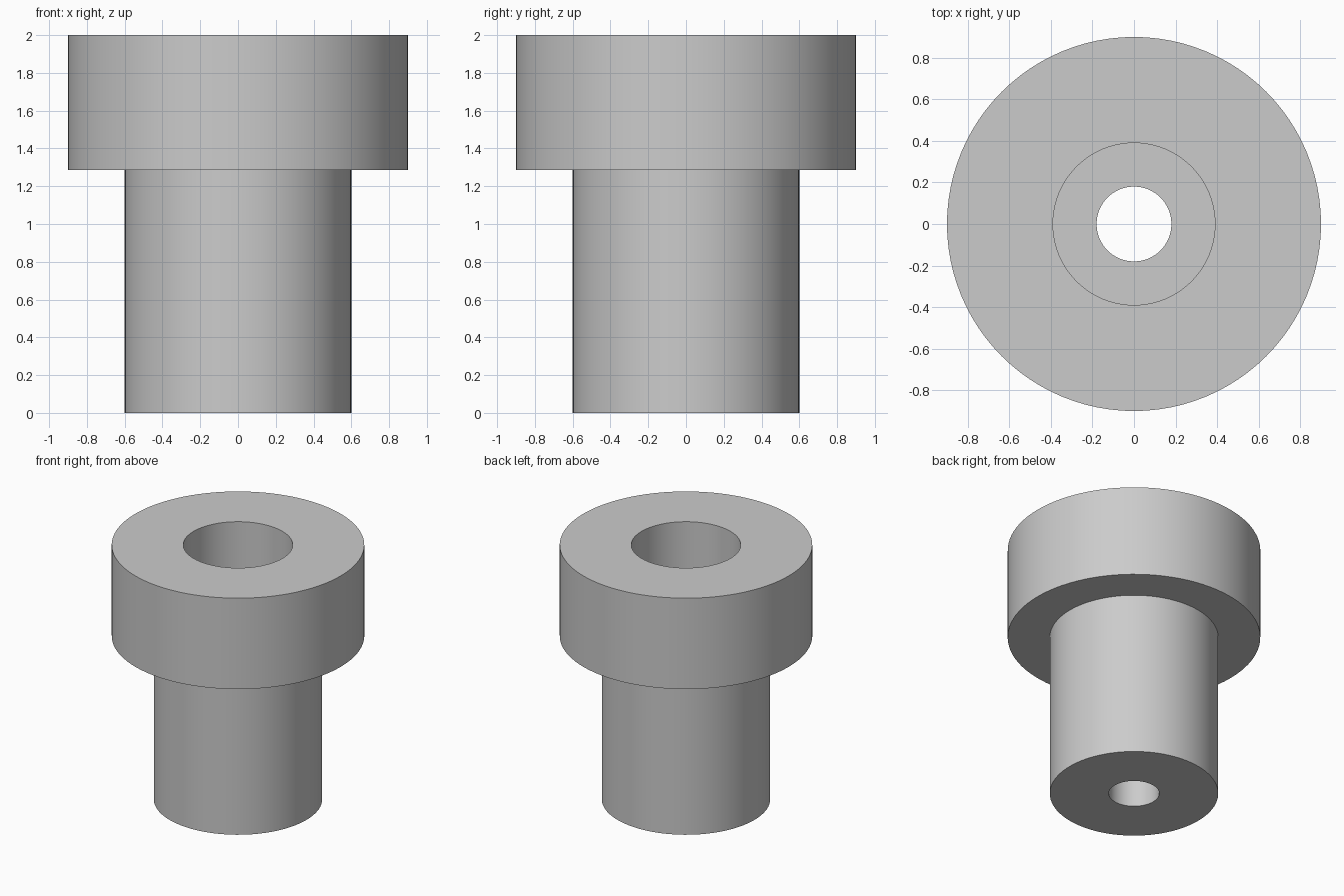
import bpy
import bmesh
import math

cube = bpy.data.objects.get("Cube")
if cube:
    bpy.data.objects.remove(cube, do_unlink=True)

SIDES = 96
HEIGHT = 2.0
FLANGE_Z = 1.285      # underside of the wide collar
BORE_Z = 1.0          # floor of the wide bore
COLLAR_R, SHANK_R, BORE_R, HOLE_R = 0.9, 0.6, 0.39, 0.18

# Plain grey finish
grey = bpy.data.materials.new("plain_grey")
grey.use_nodes = True
colour = (0.6, 0.6, 0.6, 1.0)
grey.diffuse_color = colour
grey.node_tree.nodes["Principled BSDF"].inputs["Base Color"].default_value = colour


def lathe(name, profile):
    """Turn a closed (radius, z) profile around the z axis."""
    bm = bmesh.new()
    rings = []
    for radius, z in profile:
        rings.append([bm.verts.new((radius * math.cos(a), radius * math.sin(a), z))
                      for a in (2 * math.pi * i / SIDES for i in range(SIDES))])
    for lower, upper in zip(rings, rings[1:] + rings[:1]):
        for i in range(SIDES):
            j = (i + 1) % SIDES
            bm.faces.new((lower[i], lower[j], upper[j], upper[i]))
    bmesh.ops.recalc_face_normals(bm, faces=bm.faces)
    mesh = bpy.data.meshes.new(name)
    bm.to_mesh(mesh)
    bm.free()
    obj = bpy.data.objects.new(name, mesh)
    bpy.context.collection.objects.link(obj)
    mesh.materials.append(grey)
    bpy.ops.object.select_all(action="DESELECT")
    obj.select_set(True)
    bpy.context.view_layer.objects.active = obj
    bpy.ops.object.shade_smooth_by_angle(angle=math.radians(30))
    return obj


# Shank, collar, stepped bore and through hole in one turned piece
lathe("flanged_bushing", [
    (HOLE_R, 0.0),
    (SHANK_R, 0.0),
    (SHANK_R, FLANGE_Z),
    (COLLAR_R, FLANGE_Z),
    (COLLAR_R, HEIGHT),
    (BORE_R, HEIGHT),
    (BORE_R, BORE_Z),
    (HOLE_R, BORE_Z),
])
